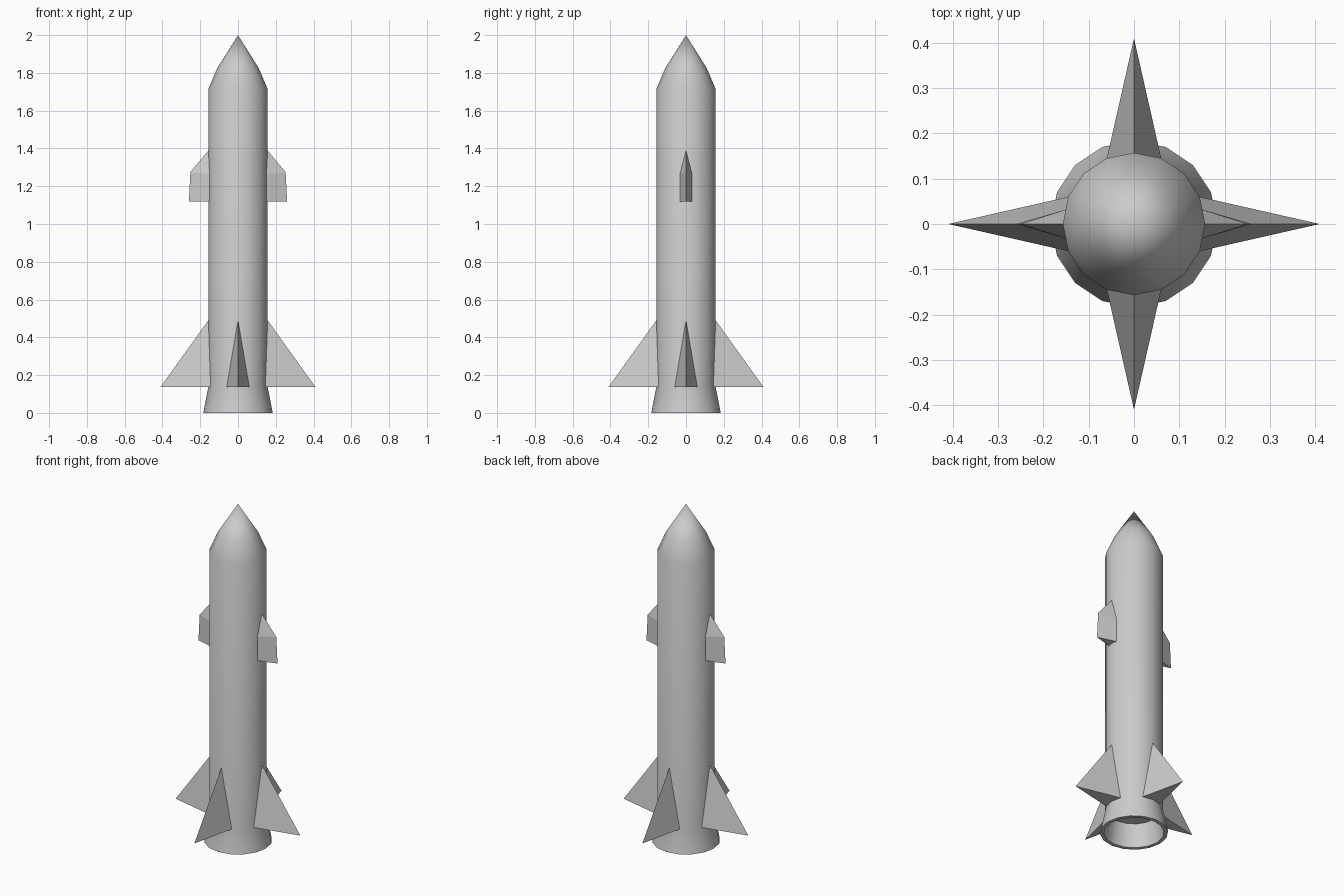
import bpy, bmesh, math

if "Cube" in bpy.data.objects:
    bpy.data.objects.remove(bpy.data.objects["Cube"])

grey = bpy.data.materials.new("light_grey")
grey.diffuse_color = (0.6, 0.6, 0.6, 1)
grey.use_nodes = True
grey.node_tree.nodes["Principled BSDF"].inputs["Base Color"].default_value = grey.diffuse_color


def make(name, verts, faces, smooth=False):
    me = bpy.data.meshes.new(name)
    me.from_pydata(verts, [], faces)
    bm = bmesh.new()
    bm.from_mesh(me)
    bmesh.ops.recalc_face_normals(bm, faces=bm.faces)
    bm.to_mesh(me)
    bm.free()
    me.materials.append(grey)
    ob = bpy.data.objects.new(name, me)
    bpy.context.collection.objects.link(ob)
    if smooth:
        bpy.context.view_layer.objects.active = ob
        ob.select_set(True)
        bpy.ops.object.shade_smooth_by_angle(angle=math.radians(35))
        ob.select_set(False)
    return ob


# Hull: 16-sided lathe from nose tip, down the flared skirt, into the hollow tail
N = 16
rings = [(0.11, 1.825), (0.157, 1.715), (0.157, 0.137),
         (0.184, 0.0), (0.163, 0.0), (0.14, 0.135)]
verts = [(r * math.cos(2 * math.pi * i / N), r * math.sin(2 * math.pi * i / N), z)
         for r, z in rings for i in range(N)]
faces = [(k * N + i, k * N + (i + 1) % N, (k + 1) * N + (i + 1) % N, (k + 1) * N + i)
         for k in range(len(rings) - 1) for i in range(N)]
tip = len(verts)
verts.append((0, 0, 2.0))
faces += [(tip, i, (i + 1) % N) for i in range(N)]
last = (len(rings) - 1) * N
faces.append(tuple(range(last, last + N)))
make("rocket_hull", verts, faces, smooth=True)

# Four tail fins: slim tetrahedra hugging the hull
for k, side in enumerate(("right", "back", "left", "front")):
    fin = make("tail_fin_" + side,
               [(0.145, -0.06, 0.137), (0.145, 0.06, 0.137), (0.41, 0, 0.137), (0.157, 0, 0.49)],
               [(0, 1, 2), (0, 2, 3), (1, 2, 3), (0, 1, 3)])
    fin.rotation_euler.z = k * math.pi / 2

# Two upper fins: wedge section with a swept top
for k, side in enumerate(("right", "left")):
    fin = make("upper_fin_" + side,
               [(0.15, -0.032, 1.12), (0.15, 0.032, 1.12), (0.26, 0, 1.12),
                (0.15, -0.032, 1.265), (0.15, 0.032, 1.265), (0.252, 0, 1.275),
                (0.156, 0, 1.39)],
               [(0, 1, 2), (0, 2, 5, 3), (1, 2, 5, 4), (3, 5, 6), (4, 5, 6),
                (0, 1, 4, 3), (3, 4, 6)])
    fin.rotation_euler.z = k * math.pi
